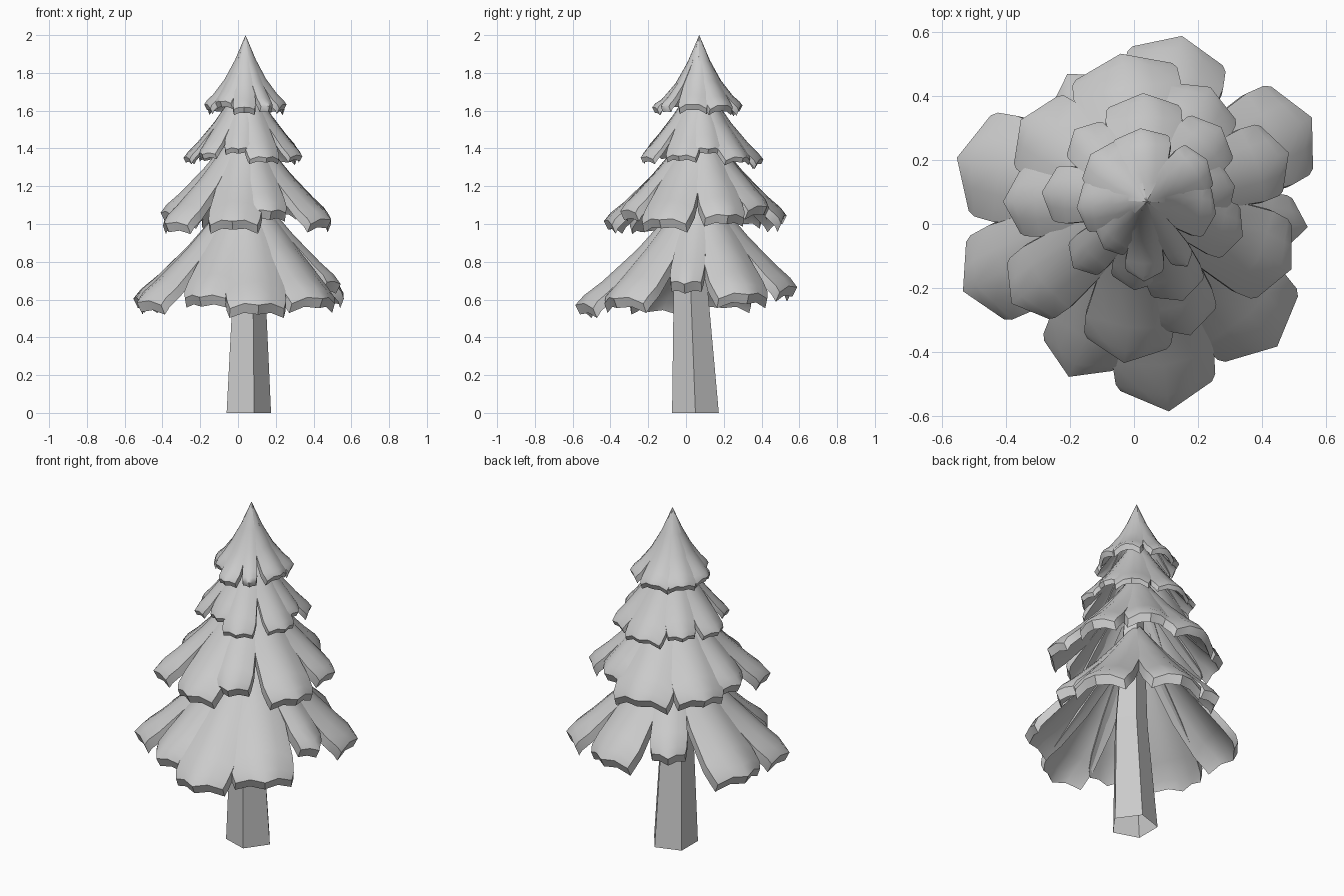
import bpy
import bmesh
from math import cos, sin, radians, hypot
from mathutils import Vector

cube = bpy.data.objects.get("Cube")
if cube:
    bpy.data.objects.remove(cube, do_unlink=True)

grey = bpy.data.materials.new("plain grey")
grey.use_nodes = True
GREY = (0.6, 0.6, 0.6, 1)
grey.diffuse_color = GREY
grey.node_tree.nodes["Principled BSDF"].inputs["Base Color"].default_value = GREY


def make_object(name, bm):
    """Turn a bmesh into a linked object with the shared material."""
    mesh = bpy.data.meshes.new(name)
    bm.to_mesh(mesh)
    bm.free()
    mesh.materials.append(grey)
    obj = bpy.data.objects.new(name, mesh)
    bpy.context.collection.objects.link(obj)
    return obj


# Trunk: five-sided, open at the foot, tapering and bending slightly
def build_trunk():
    bm = bmesh.new()
    rings = []
    for x, y, z, r in ((.045, .05, 0, .13), (.05, .025, .65, .095), (.045, .06, 1.6, .04)):
        angles = [radians(72 * i) for i in range(5)]
        rings.append([bm.verts.new((x + r * cos(a), y + r * sin(a), z)) for a in angles])
    for low, high in zip(rings, rings[1:]):
        for i in range(5):
            j = (i + 1) % 5
            bm.faces.new((low[i], low[j], high[j], high[i]))
    make_object("trunk", bm)


# Bough: a domed slab that widens from the axis and curls down to a blunt point
COLUMNS = (-1, -.5, 0, .5, 1)
ROWS = ((.25, .56), (.5, .84), (.78, 1), (.93, .98), (1, .9))    # length and width fractions


def add_bough(bm, centre, shape, azimuth, length, half_width):
    top, drop, curve, reference, thickness = shape
    out = Vector((cos(azimuth), sin(azimuth), 0))
    side = Vector((-out.y, out.x, 0))
    up = Vector((0, 0, 1))
    apex = bm.verts.new(centre + up * top)
    faces = []
    previous = None
    for along, wide in ROWS:
        row = []
        for c in COLUMNS:
            reach = length * along * (1 - .12 * abs(c) * along ** 4)
            across = half_width * wide * c
            t = hypot(reach, across) / reference
            z = top - drop * (1 - (1 - t) * (1 - curve * t))
            z -= .38 * half_width * c * c * along
            if along == 1:
                z -= .4 * thickness
            row.append(bm.verts.new(centre + out * reach + side * across + up * z))
        for j in range(len(COLUMNS) - 1):
            if previous:
                corners = (previous[j], row[j], row[j + 1], previous[j + 1])
            else:
                corners = (apex, row[j], row[j + 1])
            faces.append(bm.faces.new(corners))
        previous = row
    # Underside and rim, leaning in towards the trunk
    lower = bmesh.ops.extrude_face_region(bm, geom=faces, use_keep_orig=True)["geom"]
    for v in lower:
        if isinstance(v, bmesh.types.BMVert):
            inward = min(1, (v.co - centre).dot(out) / length)
            v.co -= (up + out * .5 * inward) * thickness


# Tiers: apex height, drop, curvature, reference radius and thickness,
# then each bough as azimuth in degrees, length and half width in hundredths
TIERS = {
    "top_boughs": ((2.0, .37, .75, .25, .03), (
        (95, 23, 9), (140, 23, 8), (185, 22, 8), (228, 20, 6),
        (268, 25, 6), (302, 24, 4), (350, 22, 8), (35, 23, 8))),
    "upper_boughs": ((1.8, .44, .35, .33, .025), (
        (92, 34, 12), (135, 32, 8), (175, 33, 9), (222, 31, 7),
        (262, 28, 8), (290, 33, 9), (340, 32, 9), (10, 28, 9), (45, 33, 10))),
    "middle_boughs": ((1.58, .54, .35, .5, .045), (
        (100, 47, 17), (147, 47, 14), (180, 45, 11), (217, 53, 12), (262, 51, 14),
        (288, 44, 11), (335, 50, 14), (19, 47, 12), (61, 41, 13))),
    "lower_boughs": ((1.26, .635, .32, .61, .05), (
        (78, 53, 16), (122, 47, 10), (167, 61, 17), (206, 64, 15), (246, 60, 13),
        (276, 66, 16), (312, 61, 17), (351, 51, 9), (27, 58, 16))),
}

build_trunk()
for name, (shape, boughs) in TIERS.items():
    bm = bmesh.new()
    for degrees, length, half_width in boughs:
        add_bough(bm, Vector((.04, .07, 0)), shape,
                  radians(degrees), length / 100, half_width / 100)
    bmesh.ops.recalc_face_normals(bm, faces=bm.faces)
    tier = make_object(name, bm)
    bpy.ops.object.select_all(action="DESELECT")
    tier.select_set(True)
    bpy.context.view_layer.objects.active = tier
    bpy.ops.object.shade_smooth_by_angle(angle=radians(40))
